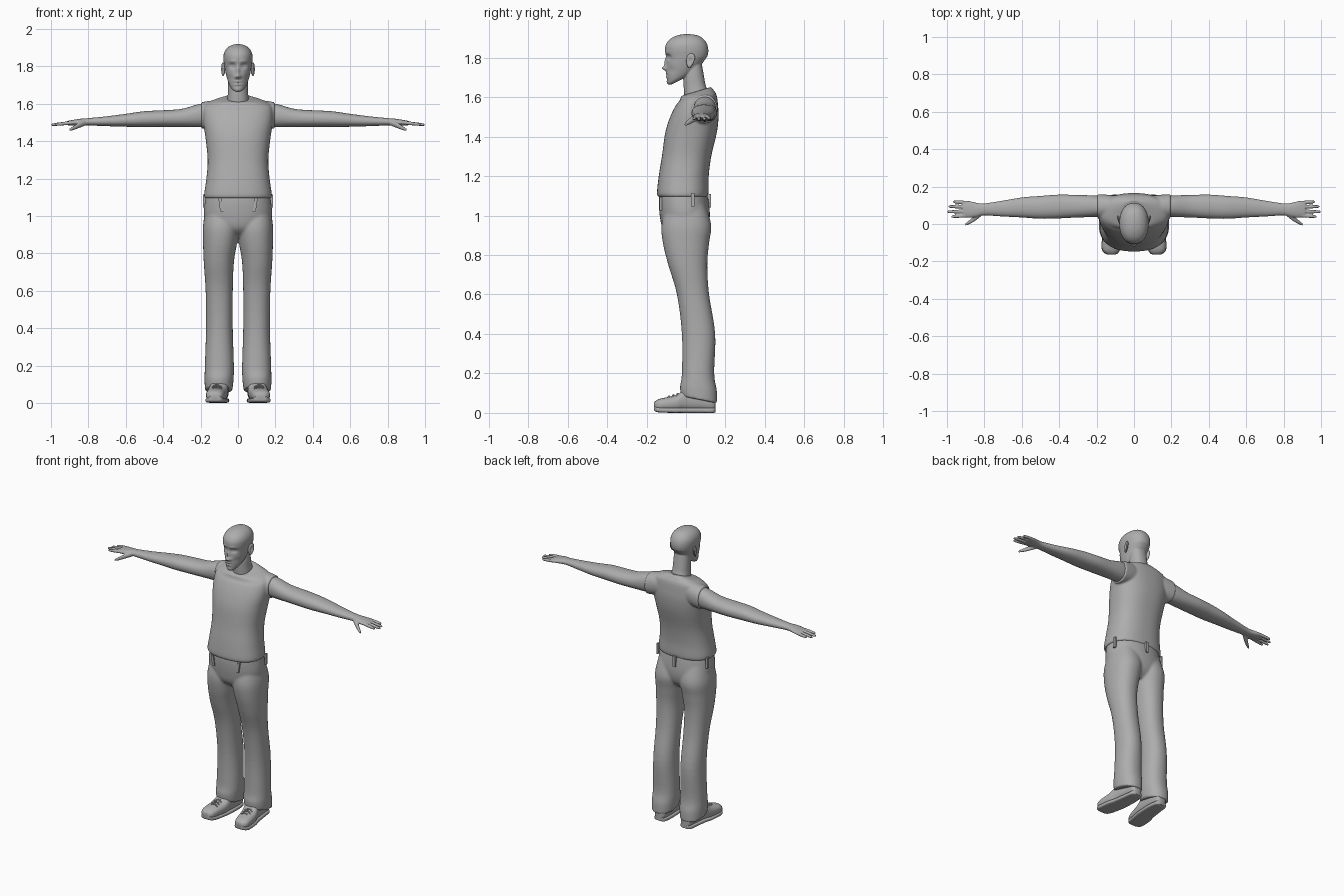
import bpy, bmesh, math

cube = bpy.data.objects.get("Cube")
if cube:
    bpy.data.objects.remove(cube, do_unlink=True)

grey = bpy.data.materials.new("neutral_grey")
grey.use_nodes = True
tone = (0.42, 0.42, 0.42, 1)
grey.diffuse_color = tone
grey.node_tree.nodes["Principled BSDF"].inputs["Base Color"].default_value = tone


def spline(rows, steps):
    """Smooth in-between sections through the given sections."""
    rows = [tuple(r) + (0,) * (6 - len(r)) for r in rows]
    out = []
    for i in range(len(rows) - 1):
        a, b, c, d = rows[max(i - 1, 0)], rows[i], rows[i + 1], rows[min(i + 2, len(rows) - 1)]
        for s in range(steps):
            t = s / steps
            out.append([q + t * (r - p + t * (2 * p - 5 * q + 4 * r - s4 + t * (3 * (q - r) + s4 - p))) / 2
                        for p, q, r, s4 in zip(a, b, c, d)])
    return out + [list(rows[-1])]


def loft(bm, rows, axis="Z", sides=32, power=2.2, steps=5):
    """Closed tube; each row is position, low and high of both cross axes, lean."""
    rings = []
    for t, u0, u1, v0, v1, lean in spline(rows, steps):
        ring = []
        for k in range(sides):
            ang = math.tau * k / sides
            cu, cv = math.cos(ang), math.sin(ang)
            u = (u0 + u1) / 2 + (u1 - u0) / 2 * math.copysign(abs(cu) ** (2 / power), cu)
            v = (v0 + v1) / 2 + (v1 - v0) / 2 * math.copysign(abs(cv) ** (2 / power), cv)
            co = {"X": (t, u, v), "Y": (u, t, v), "Z": (u, v, t + lean * v)}[axis]
            ring.append(bm.verts.new(co))
        rings.append(ring)
    for low, high in zip(rings, rings[1:]):
        for k in range(sides):
            n = (k + 1) % sides
            bm.faces.new((low[k], low[n], high[n], high[k]))
    bm.faces.new(rings[0])
    bm.faces.new(rings[-1])


def centred(rows):
    return [(z, -w, w, *rest) for z, w, *rest in rows]


def finish(name, bm, mirror=False, voxel=0, smooth=3):
    bmesh.ops.recalc_face_normals(bm, faces=bm.faces)
    mesh = bpy.data.meshes.new(name)
    bm.to_mesh(mesh)
    bm.free()
    mesh.materials.append(grey)
    for p in mesh.polygons:
        p.use_smooth = True
    mesh.set_sharp_from_angle(angle=math.radians(50))
    ob = bpy.data.objects.new(name, mesh)
    bpy.context.collection.objects.link(ob)
    if voxel:
        fuse = ob.modifiers.new("fuse", "REMESH")
        fuse.mode = "VOXEL"
        fuse.voxel_size = voxel
        fuse.use_smooth_shade = True
        soft = ob.modifiers.new("soften", "SMOOTH")
        soft.iterations = smooth
    if mirror:
        ob.modifiers.new("mirror", "MIRROR").use_mirror_merge = False
    return ob


# Head: skull loft, sculpted face, neck
bm = bmesh.new()
loft(bm, centred([
    (1.70, .02, -.075, .03, .5), (1.712, .043, -.09, .06, .5), (1.74, .058, -.097, .085, .4),
    (1.77, .067, -.1, .1, .25), (1.80, .073, -.099, .11, .1), (1.84, .078, -.106, .113),
    (1.87, .075, -.1, .106), (1.895, .061, -.079, .088), (1.912, .037, -.045, .06),
    (1.919, .01, -.01, .02)]), sides=96, steps=10)
face = {  # x, z, width, height, push
    "eye_socket": (.031, 1.803, .016, .012, .015), "eyeball": (.031, 1.802, .01, .006, -.006),
    "brow": (.03, 1.826, .02, .008, -.004), "nose_tip": (0, 1.746, .013, .011, -.022),
    "nose_bridge": (0, 1.775, .009, .022, -.013), "nostril": (.013, 1.743, .007, .007, -.006),
    "upper_lip": (0, 1.718, .02, .005, -.005), "lower_lip": (0, 1.703, .017, .005, -.006),
    "mouth": (0, 1.711, .024, .003, .006), "chin": (0, 1.675, .02, .012, -.005),
    "cheek": (.046, 1.735, .015, .02, .006)}
for v in bm.verts:
    if v.co.y < 0:
        x, z = abs(v.co.x), v.co.z
        v.co.y += sum(d * math.exp(-((x - fx) / w) ** 2 - ((z - fz) / h) ** 2)
                      for fx, fz, w, h, d in face.values())
loft(bm, centred([(1.57, .064, -.005, .125), (1.62, .058, -.01, .115), (1.66, .054, -.012, .1),
                  (1.70, .053, -.012, .092), (1.77, .05, 0, .08)]))
finish("head_and_neck", bm, voxel=.0035, smooth=3)

# Ears: flat shells with a hollow
bm = bmesh.new()
bmesh.ops.create_uvsphere(bm, u_segments=24, v_segments=16, radius=1)
for v in bm.verts:
    x, y, z = v.co
    hollow = .011 * math.exp(-4 * (y * y + z * z)) if x > 0 else 0
    v.co = (.08 + .01 * x - hollow + .006 * y, .022 + .021 * y * (1 + .25 * z) + .006 * z, 1.785 + .036 * z)
finish("ear", bm, mirror=True)

# Sleeveless shirt: body and shoulder caps
bm = bmesh.new()
loft(bm, centred([
    (1.095, .177, -.14, .108), (1.115, .181, -.147, .114), (1.2, .169, -.138, .115),
    (1.3, .162, -.122, .128), (1.42, .174, -.105, .156), (1.5, .186, -.08, .165),
    (1.56, .187, -.05, .162), (1.587, .174, -.032, .155, .15), (1.607, .125, -.026, .14, .2),
    (1.613, .07, -.02, .127, .3)]), sides=64, power=2.4)
for side in (-1, 1):
    rows = [(.06, .035, .145, 1.5, 1.612), (.13, .032, .155, 1.475, 1.617), (.196, .03, .16, 1.466, 1.608)]
    loft(bm, [(side * x, *rest) for x, *rest in rows], "X", sides=48)
finish("shirt", bm, voxel=.006, smooth=4)

# Bare arm with palm, fingers and thumb
bm = bmesh.new()
loft(bm, [
    (.15, .045, .145, 1.48, 1.595), (.2, .038, .152, 1.475, 1.6), (.3, .035, .155, 1.475, 1.573),
    (.4, .03, .157, 1.475, 1.565), (.5, .028, .15, 1.475, 1.56), (.6, .035, .142, 1.477, 1.546),
    (.7, .04, .125, 1.48, 1.533), (.8, .046, .11, 1.484, 1.523), (.84, .038, .113, 1.484, 1.52),
    (.88, .034, .122, 1.484, 1.514), (.915, .038, .12, 1.485, 1.507)], "X")
for y, tip in ((.046, .977), (.068, .998), (.091, .992), (.113, .968)):
    r = .0095
    rows = []
    for x, thick in ((.88, r), (.93, r), (tip - .012, .8 * r), (tip, .45 * r)):
        fan = y + (x - .88) * (y - .08) * 2
        z = 1.499 - (x - .88) * .1
        rows.append((x, fan - thick, fan + thick, z - thick, z + thick))
    loft(bm, rows, "X", sides=16)
rows = []
for x, y, z, r in ((.81, .062, 1.5, .014), (.845, .035, 1.487, .015), (.88, .01, 1.47, .011), (.902, -.003, 1.46, .006)):
    rows.append((x, y - r, y + r, z - r, z + r))
loft(bm, rows, "X", sides=16)
finish("arm", bm, mirror=True, voxel=.004, smooth=2)

# Trousers: hips fused with two legs
bm = bmesh.new()
loft(bm, centred([(.885, .06, -.06, .07), (.93, .15, -.115, .108), (1.0, .181, -.133, .121),
                  (1.09, .175, -.138, .112), (1.13, .165, -.125, .1)]), sides=48)
leg = [(.08, .03, .176, -.026, .158, -.2), (.13, .024, .179, -.03, .156, -.1), (.2, .022, .177, -.021, .143),
       (.4, .028, .171, -.021, .148), (.6, .028, .173, -.046, .117), (.75, .022, .183, -.09, .108),
       (.86, .004, .187, -.117, .117), (.95, -.01, .187, -.124, .128), (1.05, -.01, .17, -.1, .1)]
loft(bm, leg, sides=40)
loft(bm, [(z, -b, -a, *rest) for z, a, b, *rest in leg], sides=40)
finish("trousers", bm, voxel=.007, smooth=5)

# Belt loops: front pair, side pair, one at the back
bm = bmesh.new()
for x, y, z, wide, deep, lean in ((.092, -.128, 1.06, .008, .006, .15), (-.092, -.128, 1.06, .008, .006, -.15),
                                  (.181, .035, 1.08, .006, .009, 0), (-.181, .035, 1.08, .006, .009, 0),
                                  (0, .12, 1.075, .009, .006, 0)):
    for v in bmesh.ops.create_cube(bm, size=2)["verts"]:
        h = v.co.z * .035
        v.co = (x + v.co.x * wide + h * lean, y + v.co.y * deep, z + h)
finish("belt_loops", bm)

# Shoe upper, sole and laces
shoe = [(-.163, .105, .14, .025, .045), (-.157, .09, .153, .016, .058), (-.13, .075, .17, .01, .072),
        (-.05, .058, .165, .008, .09), (0, .052, .152, .008, .12), (.08, .05, .14, .008, .12),
        (.135, .058, .132, .008, .1), (.15, .075, .115, .012, .08)]
bm = bmesh.new()
loft(bm, shoe, "Y", power=2.5)
finish("shoe", bm, mirror=True)
bm = bmesh.new()
loft(bm, [(y, a - .003, b + .003, c - .008, c + .018) for y, a, b, c, d in shoe], "Y", power=4)
finish("sole", bm, mirror=True)
bm = bmesh.new()
for i in range(4):
    y, z, r = -.085 + i * .022, .081 + i * .006, .004
    for cross in (-1, 1):
        rows = []
        for s, lift in ((-1, -.008), (0, .004), (1, -.008)):
            cy, cz = y + s * cross * .009, z + lift
            rows.append((.113 + s * .027, cy - r, cy + r, cz - r, cz + r))
        loft(bm, rows, "X", sides=8)
finish("laces", bm, mirror=True)
